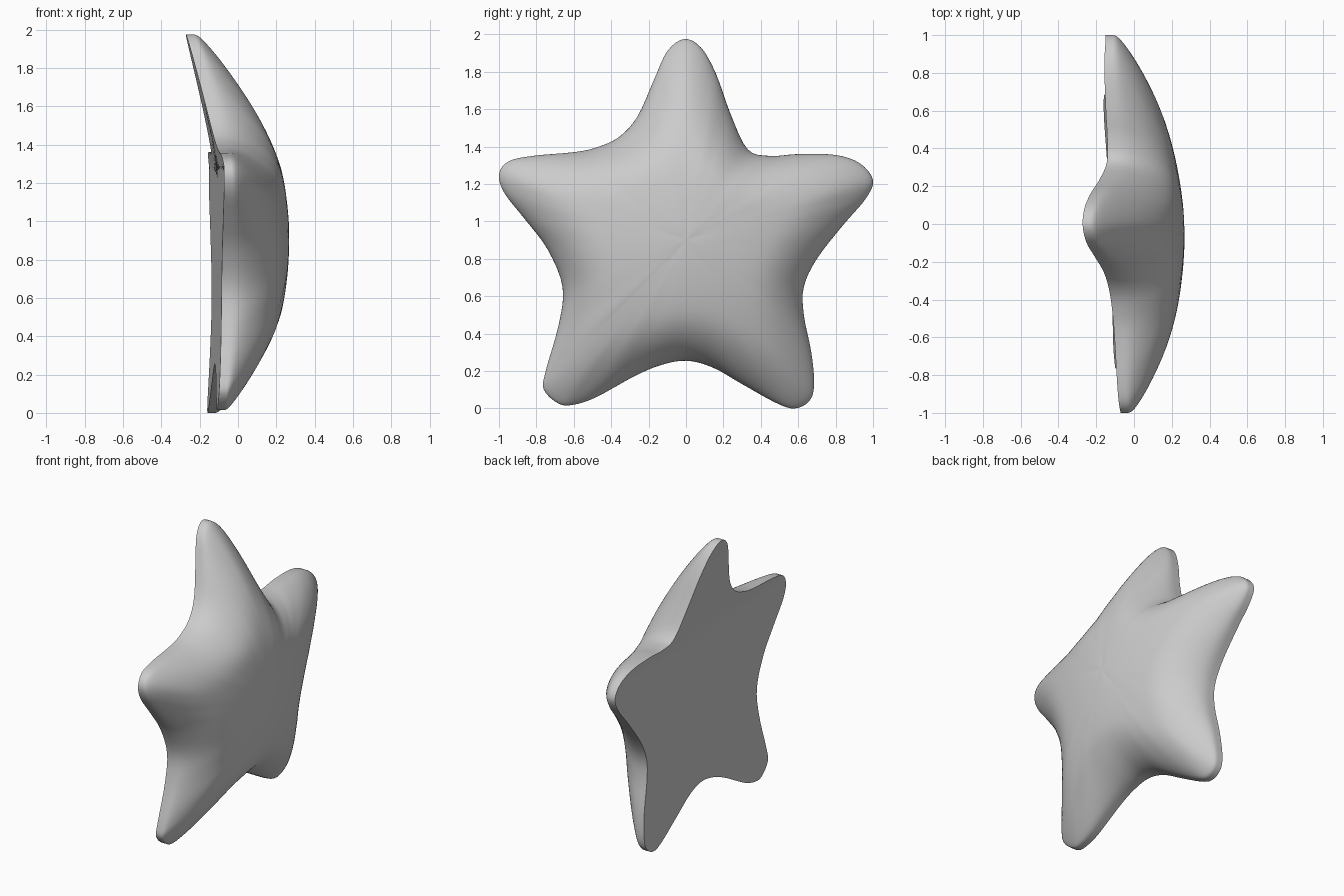
import bpy
import bmesh
import math
from mathutils import Vector
from mathutils.kdtree import KDTree

cube = bpy.data.objects.get("Cube")
if cube:
    bpy.data.objects.remove(cube, do_unlink=True)

# Star outline as (y, z) control points, starting at the upper tip
OUTLINE = [
    (-.01, 1.975), (.08, 1.93), (.16, 1.79), (.24, 1.57), (.33, 1.385),
    (.45, 1.35), (.6, 1.36), (.8, 1.355), (.93, 1.31), (1, 1.22),
    (.96, 1.12), (.84, .98), (.7, .8), (.63, .65), (.63, .5),
    (.67, .3), (.685, .13), (.66, .04), (.58, 0), (.48, .03),
    (.3, .13), (.14, .22), (0, .255), (-.14, .23), (-.28, .17),
    (-.48, .06), (-.6, .02), (-.68, .025), (-.76, .1), (-.75, .2),
    (-.68, .45), (-.66, .65), (-.74, .85), (-.86, 1.01), (-.97, 1.15),
    (-1, 1.25), (-.95, 1.32), (-.82, 1.35), (-.6, 1.37), (-.48, 1.395),
    (-.36, 1.45), (-.26, 1.56), (-.17, 1.76), (-.1, 1.91),
]
CENTRE = Vector((0, .9))
RINGS = 28
STEPS = 16
ROUNDING = .26


def smooth_loop(points, steps):
    """Closed Catmull-Rom curve through the control points."""
    pts = [Vector(p) for p in points]
    count = len(pts)
    loop = []
    for i in range(count):
        a, b, c, d = (pts[(i + k) % count] for k in (-1, 0, 1, 2))
        for s in range(steps):
            t = s / steps
            loop.append(b + (c - a) * t / 2
                        + (a * 2 - b * 5 + c * 4 - d) * t * t / 2
                        + (b * 3 - a - c * 3 + d) * t ** 3 / 2)
    return loop


def back_depth(p):
    """Nearly flat back that leans away at the upper tip and the feet."""
    y, z = p
    lean = .243 * max(0, z - 1.28) ** 1.15 + .05 * max(0, .7 - z) ** 2
    return -.112 - .04 * y - lean


def thickness(p, edge_distance):
    """Domed spine height, rolled off in a quarter ellipse at the edge."""
    radius = (p - CENTRE).length / 1.26
    spine = .37 * (1 - radius ** 1.84)
    near = 1 - min(edge_distance / ROUNDING, 1)
    return .04 + (spine - .03) * math.sqrt(1 - near * near)


dense = smooth_loop(OUTLINE, STEPS)
rim = dense[::4]
tree = KDTree(len(dense))
for i, p in enumerate(dense):
    tree.insert((p.x, p.y, 0), i)
tree.balance()

bm = bmesh.new()


def build_side(domed):
    """Concentric rings from the centre out to the rim."""
    def vert(p):
        x = back_depth(p)
        if domed:
            x += thickness(p, tree.find((p.x, p.y, 0))[2])
        return bm.verts.new((x, p.x, p.y))

    hub = vert(CENTRE)
    rings = []
    for r in range(1, RINGS + 1):
        t = math.sin(r / RINGS * math.pi / 2)
        rings.append([vert(CENTRE.lerp(p, t)) for p in rim])
    n = len(rim)
    for i in range(n):
        j = (i + 1) % n
        bm.faces.new((hub, rings[0][i], rings[0][j]))
        for inner, outer in zip(rings, rings[1:]):
            bm.faces.new((inner[i], outer[i], outer[j], inner[j]))
    return hub, rings


front_hub, front = build_side(True)
_, back = build_side(False)

# Soften the ridges along the arms
inner_verts = [front_hub] + [v for ring in front[:-1] for v in ring]
for _ in range(10):
    bmesh.ops.smooth_vert(bm, verts=inner_verts, factor=.5, use_axis_x=True)

# Narrow wall joining the dome to the back
for i in range(len(rim)):
    j = (i + 1) % len(rim)
    bm.faces.new((front[-1][i], back[-1][i], back[-1][j], front[-1][j]))
bmesh.ops.recalc_face_normals(bm, faces=bm.faces)

mesh = bpy.data.meshes.new("star_body")
bm.to_mesh(mesh)
bm.free()
star = bpy.data.objects.new("star_body", mesh)
bpy.context.collection.objects.link(star)

# Plain grey finish
grey = bpy.data.materials.new("plain_grey")
grey.use_nodes = True
colour = (.6, .6, .6, 1)
grey.diffuse_color = colour
grey.node_tree.nodes["Principled BSDF"].inputs["Base Color"].default_value = colour
mesh.materials.append(grey)

bpy.ops.object.select_all(action="DESELECT")
star.select_set(True)
bpy.context.view_layer.objects.active = star
bpy.ops.object.shade_smooth_by_angle(angle=math.radians(60))
